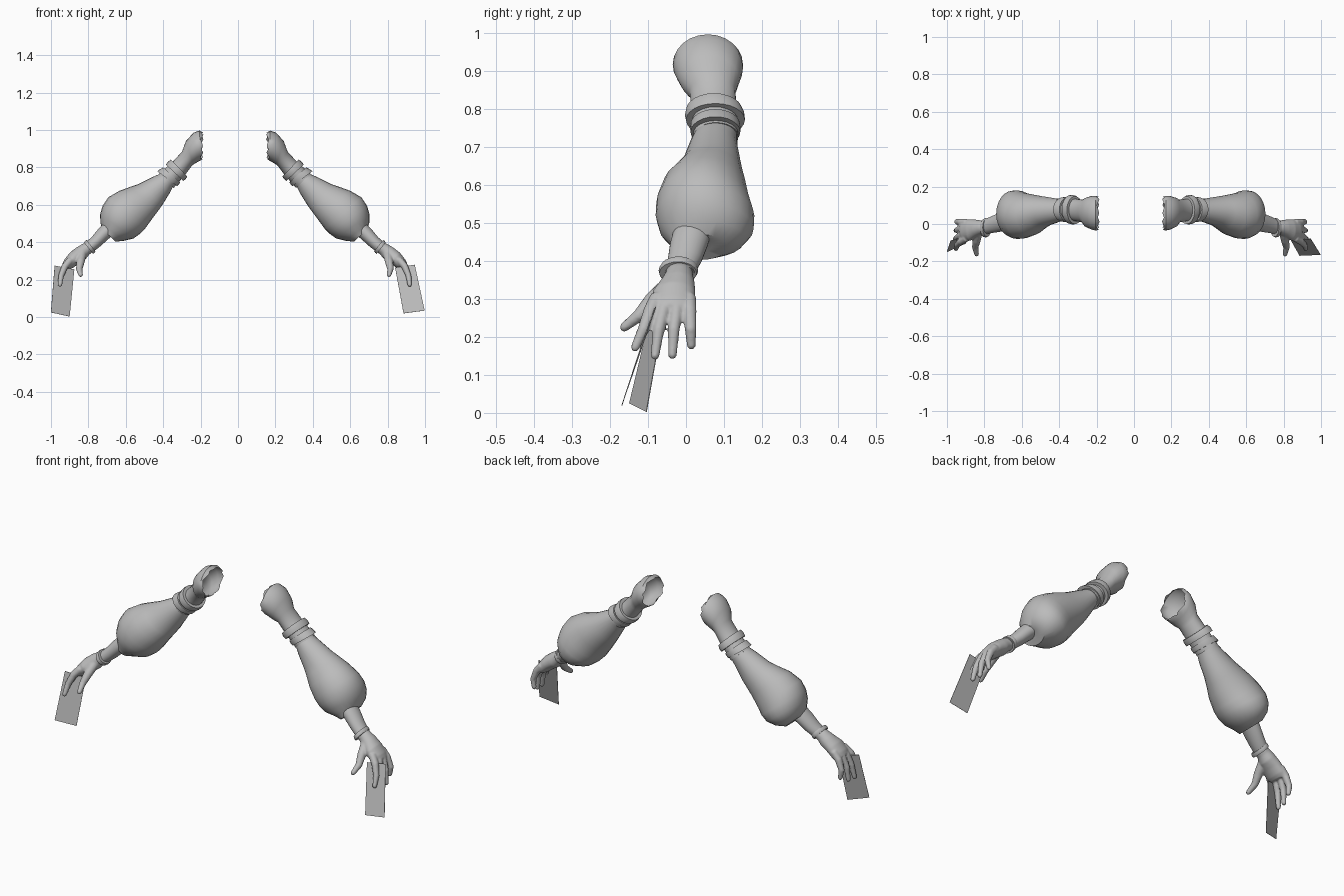
import bpy, bmesh, math
from mathutils import Vector

if "Cube" in bpy.data.objects:
    bpy.data.objects.remove(bpy.data.objects["Cube"])

MID = -0.017   # x of the plane between the two arms
SIDES = 24
grey = bpy.data.materials.new("plain grey")
grey.diffuse_color = (0.5, 0.5, 0.5, 1)
grey.use_nodes = True
grey.node_tree.nodes["Principled BSDF"].inputs["Base Color"].default_value = grey.diffuse_color


def skin(bm, rings, cap_start, cap_end):
    rows = [[bm.verts.new(p) for p in ring] for ring in rings]
    n = len(rows[0])
    for a, b in zip(rows, rows[1:]):
        for i in range(n):
            j = (i + 1) % n
            bm.faces.new((a[i], a[j], b[j], b[i]))
    if cap_start:
        bm.faces.new(rows[0][::-1])
    if cap_end:
        bm.faces.new(rows[-1])


def section(s, n=SIDES):
    # oval from its upper point, lower point (x, z) and y range
    xt, zt, xb, zb, y0, y1 = s
    c = Vector(((xt + xb) / 2, (y0 + y1) / 2, (zt + zb) / 2))
    u = Vector(((xt - xb) / 2, 0, (zt - zb) / 2))
    v = Vector((0, (y1 - y0) / 2, 0))
    return [c + u * math.cos(t) + v * math.sin(t)
            for t in (2 * math.pi * i / n for i in range(n))]


def tube(bm, pts, n=12):
    # round finger along points (x, y, z, radius), with a rounded tip
    *_, p, q = pts
    d = (Vector(q[:3]) - Vector(p[:3])).normalized() * q[3] * 0.7
    pts = pts + [(*(Vector(q[:3]) + d), q[3] * 0.5)]
    P = [Vector(p[:3]) for p in pts]
    rings = []
    for i, p in enumerate(P):
        t = P[min(i + 1, len(P) - 1)] - P[max(i - 1, 0)]
        u = t.cross(Vector((0, 1, 0))).normalized()
        v = t.cross(u).normalized()
        rings.append([p + pts[i][3] * (u * math.cos(a) + v * math.sin(a))
                      for a in (2 * math.pi * k / n for k in range(n))])
    skin(bm, rings, True, True)


def finish(name, bm, recalc=True):
    # one object for each side of the body
    if recalc:
        bmesh.ops.recalc_face_normals(bm, faces=bm.faces)
    made = []
    for side in ("right", "left"):
        if side == "left":
            for v in bm.verts:
                v.co.x = 2 * MID - v.co.x
            bmesh.ops.reverse_faces(bm, faces=bm.faces)
        me = bpy.data.meshes.new(name)
        bm.to_mesh(me)
        me.materials.append(grey)
        ob = bpy.data.objects.new(side + "_" + name, me)
        bpy.context.collection.objects.link(ob)
        made.append(ob)
    bm.free()
    return made


def loft(name, sections, cap_start=True, cap_end=True):
    bm = bmesh.new()
    skin(bm, [section(s) for s in sections], cap_start, cap_end)
    return finish(name, bm)


def band(name, a, b, grow):
    # ring with a bulging rim between two ovals
    def swell(s, k):
        xt, zt, xb, zb, y0, y1 = s
        dx, dz = (xt - xb) * k, (zt - zb) * k
        dy = (y1 - y0) * k
        return (xt + dx, zt + dz, xb - dx, zb - dz, y0 - dy, y1 + dy)
    mid = [(p + q) / 2 for p, q in zip(a, b)]
    loft(name, [swell(a, -0.08), a, swell(mid, grow), b, swell(b, -0.08)])


# shoulder and upper arm: open shell with a ragged inner edge
bm = bmesh.new()
shoulder = [section(s) for s in [
    (.152, .985, .155, .845, -.03, .145), (.172, .997, .165, .838, -.035, .15),
    (.205, .985, .18, .83, -.03, .15), (.245, .94, .205, .815, -.015, .14),
    (.265, .885, .215, .805, .01, .13), (.315, .83, .245, .765, .015, .135),
    (.39, .765, .31, .69, .02, .138)]]
for i, p in enumerate(shoulder[0]):
    p.x += (0, .006, .012, .004, -.002, .008)[i % 6]
skin(bm, shoulder, False, True)
finish("upper_arm", bm)

# arm bands
band("upper_band", (.325, .842, .237, .752, 0, .148), (.352, .815, .258, .728, 0, .155), .02)
band("lower_band", (.365, .80, .275, .72, .012, .142), (.398, .78, .292, .70, .012, .143), .01)

# puffed sleeve
loft("sleeve", [
    (.385, .765, .315, .695, .02, .135), (.42, .75, .33, .665, .01, .135),
    (.50, .71, .37, .60, -.01, .145), (.545, .695, .395, .565, -.03, .15),
    (.60, .675, .425, .525, -.06, .158), (.66, .64, .465, .47, -.078, .168),
    (.69, .595, .49, .445, -.08, .18), (.703, .55, .525, .42, -.07, .178),
    (.702, .505, .575, .408, -.045, .155), (.692, .47, .62, .403, -.035, .11),
    (.68, .465, .635, .42, -.03, .07)])

# forearm and cuff ring
loft("forearm", [
    (.685, .50, .63, .44, -.035, .065), (.712, .472, .658, .418, -.042, .058),
    (.748, .428, .70, .38, -.048, .042), (.79, .39, .745, .345, -.055, .022)])
band("cuff", (.775, .412, .728, .352, -.068, .03), (.79, .398, .742, .338, -.07, .028), .03)

# hand: palm, thumb and four fingers fused into one skin
bm = bmesh.new()
skin(bm, [section(s) for s in [
    (.775, .40, .74, .35, -.052, .018), (.80, .39, .76, .335, -.055, .018),
    (.83, .372, .78, .31, -.068, .023), (.865, .345, .815, .288, -.088, .025),
    (.895, .307, .845, .265, -.092, .025), (.905, .285, .865, .255, -.085, .02)]],
    True, True)
tube(bm, [(.80, -.045, .335, .025), (.808, -.09, .295, .022),
          (.815, -.125, .255, .017), (.807, -.165, .224, .012)])
for y0, y1, y2, x, z in ((-.075, -.112, -.135, .918, .17),
                         (-.047, -.072, -.082, .925, .148),
                         (-.018, -.032, -.036, .92, .15),
                         (.007, .012, .014, .905, .175)):
    tube(bm, [(.862, y0, .305, .02), (.892, (y0 + y1) / 2, .27, .0185),
              (.912, y1, .22, .0155), (x, y2, z, .0115)])
for ob in finish("hand", bm):
    m = ob.modifiers.new("fuse", 'REMESH')
    m.mode = 'VOXEL'
    m.voxel_size = 0.005
    m.use_smooth_shade = True
    s = ob.modifiers.new("soften", 'SMOOTH')
    s.iterations = 3

# thin cards held in the fingers
cards = {
    "right_card": [(.84, -.09, .265), (.945, -.08, .28), (.998, -.165, .035), (.885, -.17, .02)],
    "left_card": [(-.98, -.09, .275), (-.875, -.06, .255), (-.90, -.105, .003), (-1, -.15, .025)]}
for name, corners in cards.items():
    bm = bmesh.new()
    f = bm.faces.new([bm.verts.new(c) for c in corners])
    r = bmesh.ops.extrude_face_region(bm, geom=[f])
    n = (Vector(corners[1]) - Vector(corners[0])).cross(
        Vector(corners[3]) - Vector(corners[0])).normalized() * 0.002
    for v in (g for g in r["geom"] if isinstance(g, bmesh.types.BMVert)):
        v.co += n
    bmesh.ops.recalc_face_normals(bm, faces=bm.faces)
    me = bpy.data.meshes.new(name)
    bm.to_mesh(me)
    bm.free()
    me.materials.append(grey)
    bpy.context.collection.objects.link(bpy.data.objects.new(name, me))

# smooth shading with sharp rims
for ob in bpy.context.scene.objects:
    ob.select_set(True)
    bpy.context.view_layer.objects.active = ob
bpy.ops.object.shade_smooth_by_angle(angle=math.radians(40))
